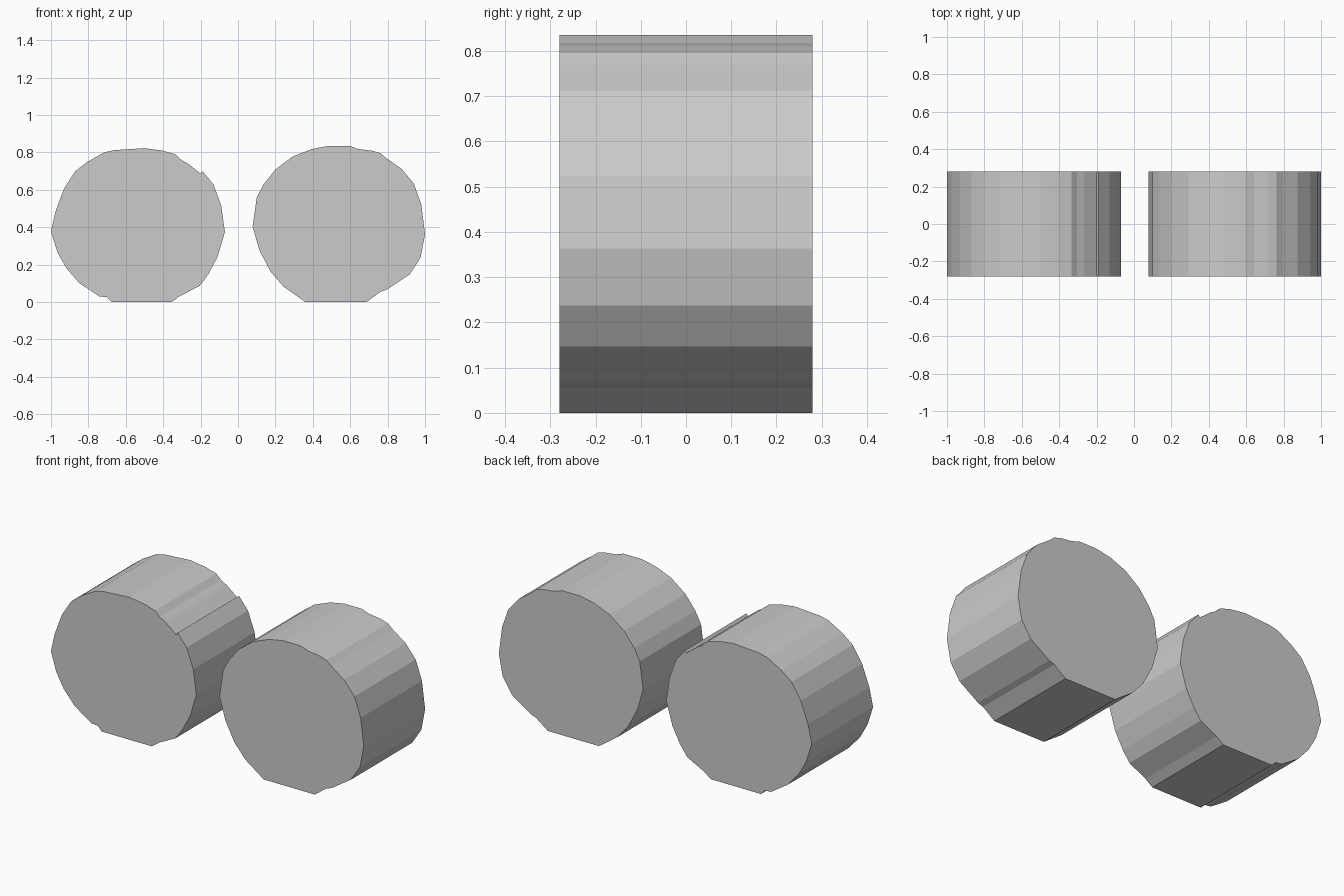
import bpy, bmesh

HALF_DEPTH = 0.28

# Slightly irregular round outlines (x, z) with flat bottoms
LEFT = [(-1.0, .377), (-.965, .265), (-.917, .18), (-.847, .10), (-.74, .03),
        (-.70, .026), (-.675, 0), (-.355, 0), (-.31, .033), (-.205, .086),
        (-.16, .147), (-.11, .24), (-.07, .375), (-.09, .516), (-.132, .63),
        (-.19, .70), (-.20, .687), (-.267, .74), (-.305, .762), (-.335, .79),
        (-.405, .81), (-.50, .823), (-.665, .812), (-.715, .80), (-.805, .75),
        (-.87, .70), (-.93, .607), (-.976, .484)]
RIGHT = [(.078, .404), (.115, .275), (.174, .163), (.243, .083), (.36, 0),
         (.687, 0), (.762, .055), (.794, .066), (.917, .147), (.976, .237),
         (1.0, .363), (.98, .522), (.94, .634), (.875, .712), (.794, .769),
         (.762, .796), (.714, .81), (.645, .818), (.596, .835), (.484, .835),
         (.393, .818), (.292, .778), (.20, .709), (.136, .628), (.10, .559)]


def extruded_disc(name, outline):
    """Extrude an xz outline along y into a closed, flat-shaded solid."""
    bm = bmesh.new()
    face = bm.faces.new([bm.verts.new((x, -HALF_DEPTH, z)) for x, z in outline])
    extruded = bmesh.ops.extrude_face_region(bm, geom=[face], use_keep_orig=True)
    back = [g for g in extruded["geom"] if isinstance(g, bmesh.types.BMVert)]
    bmesh.ops.translate(bm, verts=back, vec=(0, 2 * HALF_DEPTH, 0))
    bmesh.ops.recalc_face_normals(bm, faces=bm.faces)
    mesh = bpy.data.meshes.new(name)
    bm.to_mesh(mesh)
    bm.free()
    obj = bpy.data.objects.new(name, mesh)
    bpy.context.collection.objects.link(obj)
    return obj


# The two wheels
extruded_disc("left_wheel", LEFT)
extruded_disc("right_wheel", RIGHT)
